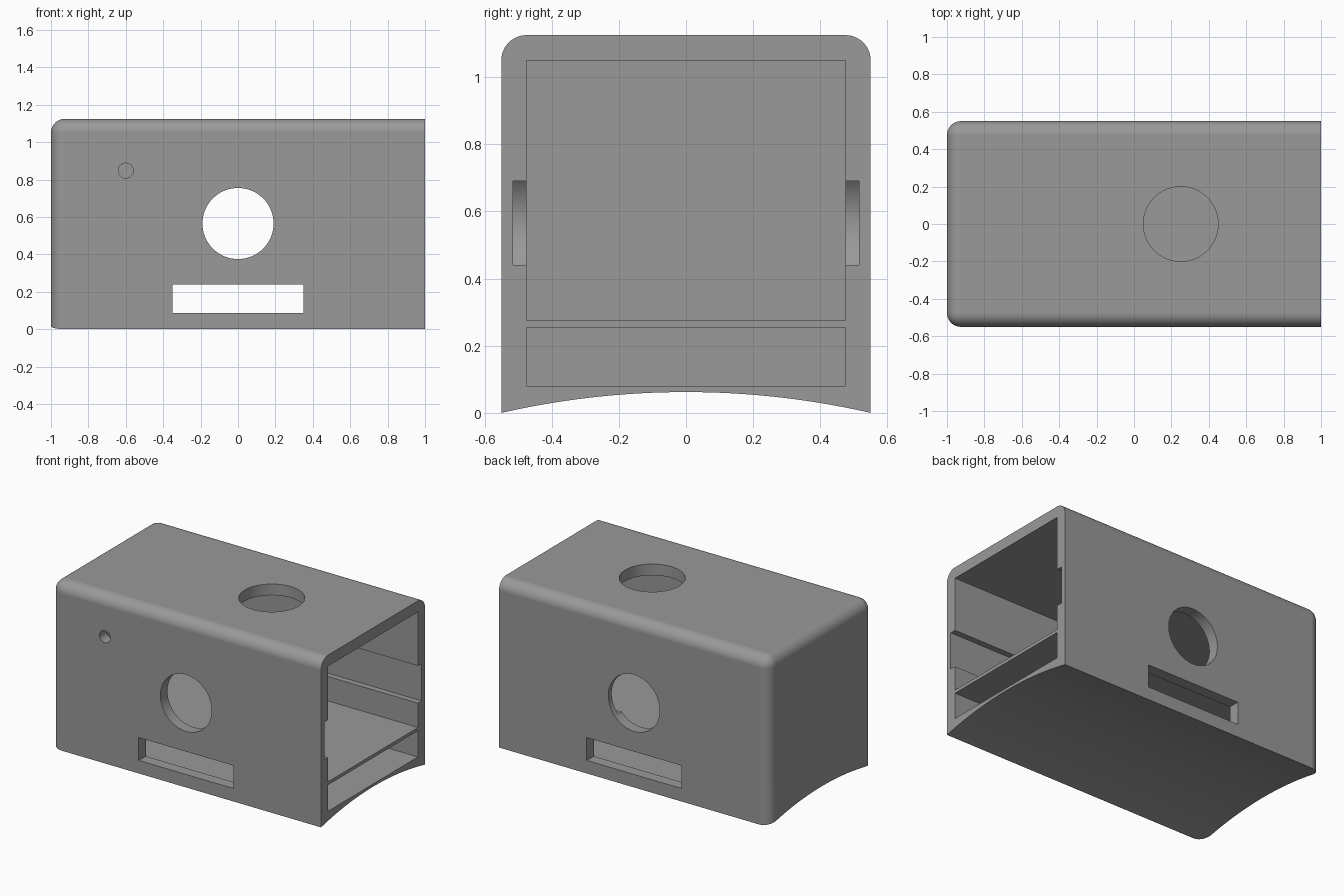
import bpy
import bmesh
import math

if "Cube" in bpy.data.objects:
    bpy.data.objects.remove(bpy.data.objects["Cube"])

HX, HY, TOP = 1.0, 0.55, 1.125      # half length, half width, height
WALL = 0.075                        # wall thickness, also corner radius

grey = bpy.data.materials.new("plain grey")
grey.diffuse_color = (0.32, 0.32, 0.32, 1)
grey.use_nodes = True
grey.node_tree.nodes["Principled BSDF"].inputs["Base Color"].default_value = grey.diffuse_color


def box(name, x, y, z):
    """Axis-aligned box from three (min, max) ranges."""
    bpy.ops.mesh.primitive_cube_add(size=1, location=[sum(r) / 2 for r in (x, y, z)])
    ob = bpy.context.object
    ob.name = name
    ob.scale = [r[1] - r[0] for r in (x, y, z)]
    bpy.ops.object.transform_apply(location=True, rotation=True, scale=True)
    ob.data.materials.append(grey)
    return ob


def rod(name, radius, depth, loc, rot=(0, 0, 0), sides=96):
    bpy.ops.mesh.primitive_cylinder_add(vertices=sides, radius=radius, depth=depth,
                                        location=loc, rotation=rot)
    ob = bpy.context.object
    ob.name = name
    bpy.ops.object.transform_apply(location=True, rotation=True, scale=True)
    ob.data.materials.append(grey)
    return ob


# Housing block, cut to its final base below
housing = box("housing", (-HX, HX), (-HY, HY), (-0.05, TOP))

# Round the closed end and the long top edges
bm = bmesh.new()
bm.from_mesh(housing.data)


def rounded(e):
    a, b = (v.co for v in e.verts)
    mid = (a + b) / 2
    closed_end = mid.x < -0.99 and mid.z > 0
    long_top = abs(mid.x) < 0.01 and mid.z > 1
    return closed_end or long_top


bmesh.ops.bevel(bm, geom=[e for e in bm.edges if rounded(e)], offset=WALL,
                offset_type='OFFSET', segments=10, profile=0.5, affect='EDGES')
bm.to_mesh(housing.data)
bm.free()

# Arched underside
sag = 0.062
R = (HY ** 2 + sag ** 2) / (2 * sag)
side = (math.pi / 2, 0, 0)
inner = HY - WALL
cutters = [
    rod("underside_cutter", R, 3, (0, 0, sag - R), (0, math.pi / 2, 0), 512),
    # Two compartments, open at the right end, with a shelf between
    box("upper_compartment", (-HX + WALL, 1.2), (-inner, inner), (0.277, 1.05)),
    box("lower_compartment", (-HX + WALL, 1.2), (-inner, inner), (0.08, 0.255)),
    # Grooves leading from the open end to the side holes
    box("side_grooves", (0, 1.3), (-0.515, 0.515), (0.44, 0.69)),
    # Holes and slot through both side walls
    rod("side_holes", 0.19, 1.6, (0, 0, 0.565), side),
    box("front_slot", (-0.35, 0.35), (-0.8, -0.4), (0.087, 0.24)),
    box("back_slot", (-0.35, 0.35), (0.4, 0.8), (0.087, 0.24)),
    # Small front hole and top opening
    rod("small_hole", 0.04, 0.4, (-0.6, -0.55, 0.848), side, 48),
    rod("top_hole", 0.2, 0.4, (0.25, 0, 1.1)),
]

bpy.context.view_layer.objects.active = housing
for c in cutters:
    m = housing.modifiers.new(c.name, 'BOOLEAN')
    m.operation = 'DIFFERENCE'
    m.solver = 'EXACT'
    m.object = c
    bpy.ops.object.modifier_apply(modifier=m.name)
for c in cutters:
    bpy.data.objects.remove(c)

# Smooth curves, crisp edges
bpy.ops.object.select_all(action='DESELECT')
housing.select_set(True)
bpy.context.view_layer.objects.active = housing
bpy.ops.object.shade_smooth_by_angle(angle=math.radians(30))
wn = housing.modifiers.new("flat_walls", 'WEIGHTED_NORMAL')
wn.keep_sharp = True
